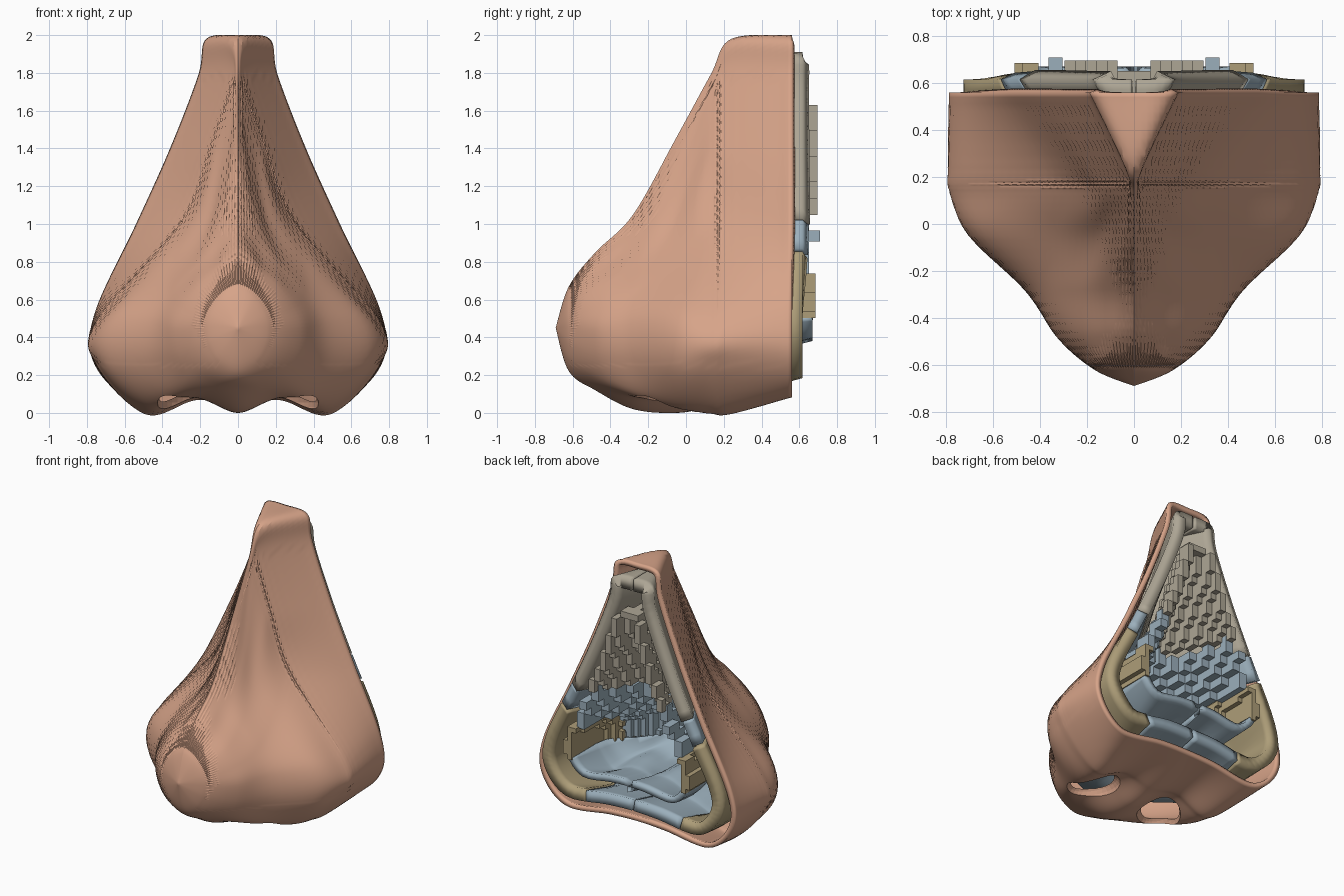
import bpy, bmesh, math
from mathutils import Vector

if "Cube" in bpy.data.objects:
    bpy.data.objects.remove(bpy.data.objects["Cube"])

# Half cross-sections from back to front: y, crest z, eight (x, z) points, base z
STATIONS = [
    (.56, 2.0, (.17, 1.98), (.21, 1.79), (.36, 1.4), (.54, 1.0), (.755, .54), (.77, .28), (.58, .09), (.22, .12), .13),
    (.24, 1.98, (.035, 1.95), (.054, 1.79), (.185, 1.4), (.35, 1.0), (.75, .5), (.755, .26), (.5, .0), (.22, .07), .05),
    (.13, 1.79, (.013, 1.75), (.03, 1.68), (.125, 1.4), (.29, 1.0), (.74, .48), (.74, .25), (.48, .0), (.22, .08), .03),
    (-.05, 1.46, (.035, 1.36), (.085, 1.2), (.17, 1.0), (.34, .8), (.66, .5), (.68, .25), (.45, .03), (.22, .09), .0),
    (-.28, 1.05, (.06, .96), (.12, .88), (.22, .78), (.35, .64), (.45, .48), (.46, .3), (.36, .11), (.2, .08), .02),
    (-.48, .85, (.07, .8), (.13, .74), (.22, .66), (.29, .56), (.33, .45), (.31, .31), (.24, .2), (.12, .14), .12),
    (-.62, .67, (.05, .65), (.09, .62), (.13, .57), (.16, .51), (.17, .45), (.16, .37), (.12, .29), (.06, .24), .22),
]
SKIN, BONE = (.68, .37, .25, 1), (.42, .38, .30, 1)
BLUE, TAN = (.33, .43, .50, 1), (.42, .34, .19, 1)


def spline(pts, steps, tail=None):
    """Catmull-Rom through pts; tail is the phantom point past the end."""
    ext = [pts[0]] + pts + [tail or pts[-1]]
    out = []
    for a, b, c, d in zip(ext, ext[1:], ext[2:], ext[3:]):
        for s in range(steps):
            t = s / steps
            out.append(.5 * (2 * b + (c - a) * t + (2 * a - 5 * b + 4 * c - d) * t * t
                             + (3 * b - a - 3 * c + d) * t ** 3))
    return out + [pts[-1].copy()]


def even(pts, count):
    """Resample a polyline at equal spacing."""
    lens = [(b - a).length for a, b in zip(pts, pts[1:])]
    step, out, k, run = sum(lens) / count, [pts[0]], 0, 0
    for i in range(1, count):
        while k < len(lens) - 1 and run + lens[k] < i * step:
            run += lens[k]
            k += 1
        out.append(pts[k].lerp(pts[k + 1], (i * step - run) / lens[k]))
    return out + [pts[-1]]


def nose_surface(steps, scale=(1, 1, 1), shift=(0, 0, 0), pit=0):
    """Open-backed nose skin lofted from the stations."""
    net = []
    for y, top, *mid, base in STATIONS:
        half = [Vector((0, y, top))] + [Vector((x, y, z)) for x, z in mid] + [Vector((0, y, base))]
        net.append(spline(half, steps, Vector((-half[-2].x, y, half[-2].z))))
    tip = Vector((0, -.69, .45))
    cols = [spline([row[j] for row in net] + [tip], steps) for j in range(len(net[0]))]
    bm = bmesh.new()
    rings = []
    for i in range(len(cols[0]) - 1):
        half = [c[i] for c in cols]
        if pit:
            half = even(half, 110)
        ring = half + [Vector((-p.x, p.y, p.z)) for p in half[-2:0:-1]]
        rings.append([bm.verts.new([p[k] * scale[k] + shift[k] for k in range(3)]) for p in ring])
    n = len(rings[0])
    for r, s in zip(rings, rings[1:]):
        for j in range(n):
            bm.faces.new((r[j], s[j], s[(j + 1) % n], r[(j + 1) % n]))
    end = bm.verts.new([tip[k] * scale[k] + shift[k] for k in range(3)])
    for j in range(n):
        bm.faces.new((rings[-1][j], end, rings[-1][(j + 1) % n]))
    bmesh.ops.recalc_face_normals(bm, faces=bm.faces)
    bm.normal_update()
    if max(bm.faces, key=lambda f: f.calc_center_median().x).normal.x < 0:
        bmesh.ops.reverse_faces(bm, faces=bm.faces)
        bm.normal_update()
    # Fine pores pressed into the bridge and flanks
    if pit:
        pores = [(v, v.normal.copy()) for i, r in enumerate(rings[2:-steps], 2) for j, v in enumerate(r)
                 if i % 2 and min(j, n - j) % 2 and .25 < v.co.z < 1.78]
        for v, nrm in pores:
            v.co -= nrm * pit * min(1, .3 + v.co.z * .7)
    return bm


def make(name, bm, color):
    me = bpy.data.meshes.new(name)
    bm.to_mesh(me)
    bm.free()
    ob = bpy.data.objects.new(name, me)
    bpy.context.collection.objects.link(ob)
    mat = bpy.data.materials.new(name)
    mat.diffuse_color = color
    mat.use_nodes = True
    mat.node_tree.nodes["Principled BSDF"].inputs["Base Color"].default_value = mat.diffuse_color
    me.materials.append(mat)
    return ob


def thicken(ob, t):
    m = ob.modifiers.new("wall", "SOLIDIFY")
    m.thickness, m.offset = t, -1


def smooth(ob, angle):
    bpy.ops.object.select_all(action='DESELECT')
    bpy.context.view_layer.objects.active = ob
    ob.select_set(True)
    bpy.ops.object.shade_smooth_by_angle(angle=math.radians(angle))


def layer_piece(name, color, surf, zr, xr, thick, blocks=0):
    """One mirrored segment of an inner layer, cut to a z and x range."""
    bm = nose_surface(*surf)
    for axis, (lo, hi) in ((2, zr), (0, xr)):
        for val, sign in ((lo, -1), (hi, 1)):
            co, no = Vector(), Vector()
            co[axis], no[axis] = val, sign
            bmesh.ops.bisect_plane(bm, geom=bm.verts[:] + bm.edges[:] + bm.faces[:],
                                   plane_co=co, plane_no=no, clear_outer=True)
    ob = make(name, bm, color)
    thicken(ob, thick)
    if blocks:
        m = ob.modifiers.new("steps", "REMESH")
        m.mode, m.octree_depth, m.scale = 'BLOCKS', blocks, .9
        m.use_remove_disconnected = False
    else:
        smooth(ob, 35)
    ob.modifiers.new("mirror", "MIRROR").use_mirror_merge = False
    return ob


# Outer skin with two nostril openings
skin = make("skin", nose_surface(10, pit=.006), SKIN)
thicken(skin, .035)
for side in (-1, 1):
    bm = bmesh.new()
    bmesh.ops.create_uvsphere(bm, u_segments=32, v_segments=16, radius=1)
    cut = make("nostril_cutter", bm, SKIN)
    cut.scale = (.14, .21, .13)
    cut.location = (side * .28, -.09, .03)
    cut.rotation_euler.z = side * .35
    cut.hide_render = True
    cut.hide_set(True)
    m = skin.modifiers.new("nostril", "BOOLEAN")
    m.object, m.operation, m.solver = cut, 'DIFFERENCE', 'EXACT'
smooth(skin, 30)

# Bone and cartilage framework under the skin
frame = (5, (.92, .93, .9), (0, .095, .11))
layer_piece("nasal_bone", BONE, frame, (1.03, 2.1), (.008, 1), .085)
layer_piece("upper_cartilage", BLUE, frame, (.87, 1.022), (.008, 1), .075)
layer_piece("wing_cartilage", TAN, frame, (0, .855), (.38, 1), .085)
layer_piece("tip_cartilage", BLUE, frame, (0, .855), (.008, .372), .075)

# Stepped inner lining in the same three zones
lining = (4, (.63, .68, .66), (0, .29, .34))
layer_piece("upper_lining", BONE, lining, (1.06, 2), (0, 1), .045, 4)
layer_piece("middle_lining", BLUE, lining, (.74, 1.06), (0, 1), .045, 4)
layer_piece("outer_lining", TAN, lining, (.5, .74), (.38, 1), .045, 4)
layer_piece("front_lining", BLUE, lining, (.5, .74), (0, .38), .045, 4)
layer_piece("lining_floor", BLUE, lining, (.3, .5), (0, 1), .045)
